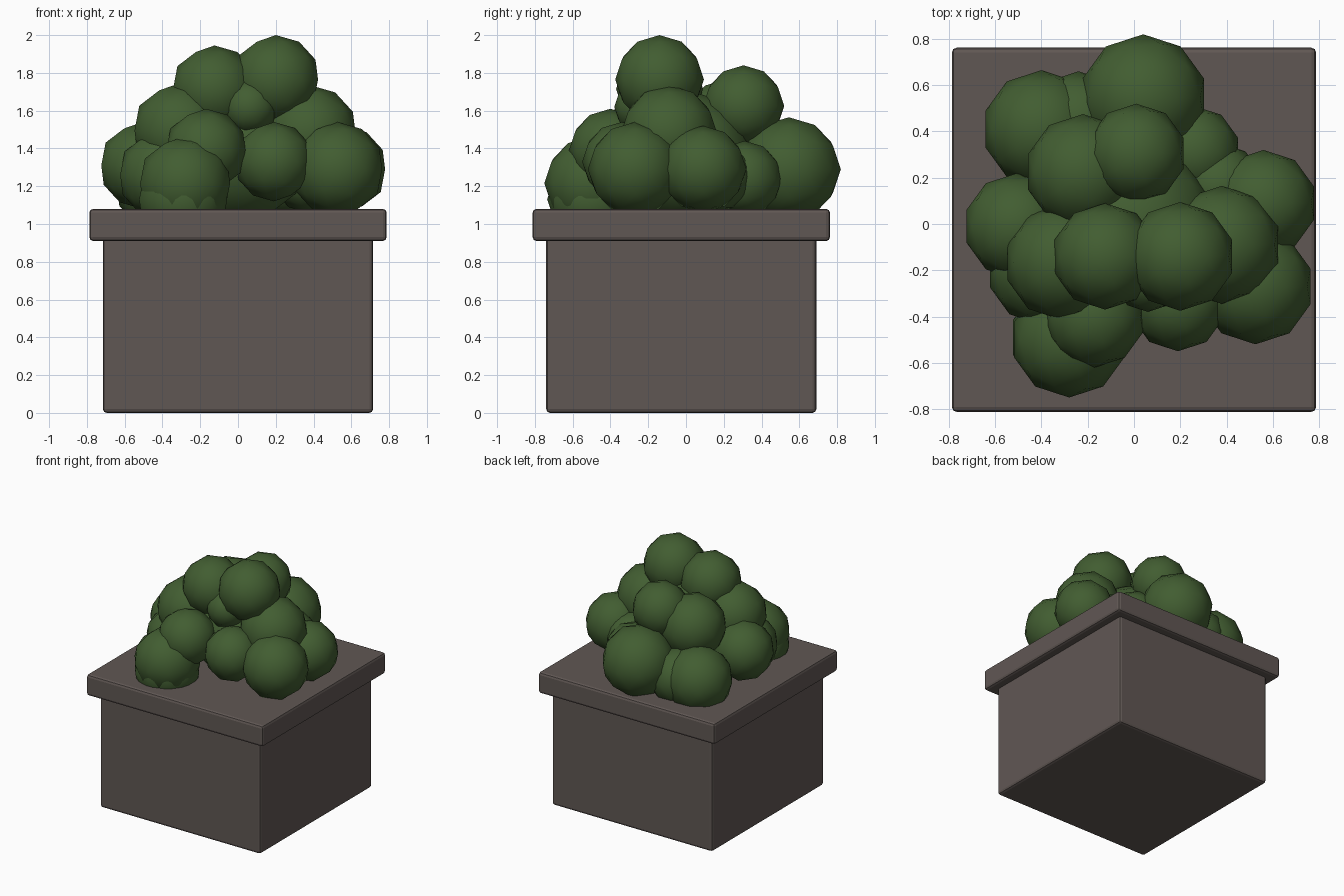
import bpy
import bmesh
from mathutils import Matrix

if "Cube" in bpy.data.objects:
    bpy.data.objects.remove(bpy.data.objects["Cube"])


def material(name, rgb):
    m = bpy.data.materials.new(name)
    m.diffuse_color = (*rgb, 1.0)
    m.use_nodes = True
    m.node_tree.nodes["Principled BSDF"].inputs["Base Color"].default_value = m.diffuse_color
    return m


STONE = material("grey_brown_stone", (0.118, 0.096, 0.088))
LEAF = material("dark_leaf_green", (0.054, 0.110, 0.031))


def finish(bm, name, mat):
    me = bpy.data.meshes.new(name)
    bm.to_mesh(me)
    bm.free()
    me.materials.append(mat)
    ob = bpy.data.objects.new(name, me)
    bpy.context.scene.collection.objects.link(ob)
    return ob


def bevelled_box(name, half, z0, z1):
    bm = bmesh.new()
    mat = Matrix.Translation((0, -0.025, (z0 + z1) / 2)) @ Matrix.Diagonal((2 * half, 2 * half, z1 - z0, 1))
    bmesh.ops.create_cube(bm, size=1, matrix=mat)
    bmesh.ops.bevel(bm, geom=bm.edges[:], offset=0.02, segments=2,
                    affect='EDGES', profile=0.5)
    return finish(bm, name, STONE)


# Square planter body and its overhanging rim slab
bevelled_box("planter_body", 0.715, 0.0, 0.95)
bevelled_box("planter_rim", 0.787, 0.91, 1.08)

# Bush: low-poly leaf clumps as (x, y, z, radius)
CLUMPS = [
    # crown
    (0.20, -0.14, 1.765, 0.235), (-0.125, -0.14, 1.715, 0.23),
    (0.01, 0.305, 1.625, 0.215), (0.06, -0.23, 1.62, 0.15),
    # middle ring
    (-0.31, -0.165, 1.495, 0.25), (0.38, -0.09, 1.48, 0.255),
    (-0.22, 0.225, 1.52, 0.25), (-0.17, -0.40, 1.39, 0.22),
    # lower ring
    (0.04, 0.545, 1.29, 0.275), (-0.505, -0.01, 1.31, 0.23),
    (0.56, 0.09, 1.29, 0.23), (0.525, -0.27, 1.29, 0.25),
    (0.19, -0.34, 1.33, 0.21), (-0.28, -0.50, 1.215, 0.25),
    (-0.29, -0.49, 1.13, 0.245), (-0.40, -0.20, 1.26, 0.235),
    (-0.40, 0.41, 1.21, 0.255), (-0.24, 0.44, 1.20, 0.22),
    (0.26, 0.31, 1.24, 0.20), (0.37, 0.16, 1.25, 0.19),
    # hidden core
    (0.0, 0.0, 1.35, 0.36),
]
bush = bmesh.new()
for x, y, z, r in CLUMPS:
    bmesh.ops.create_icosphere(bush, subdivisions=2, radius=r,
                               matrix=Matrix.Translation((x, y, z)))
for f in bush.faces:
    f.smooth = True
finish(bush, "bush", LEAF)
